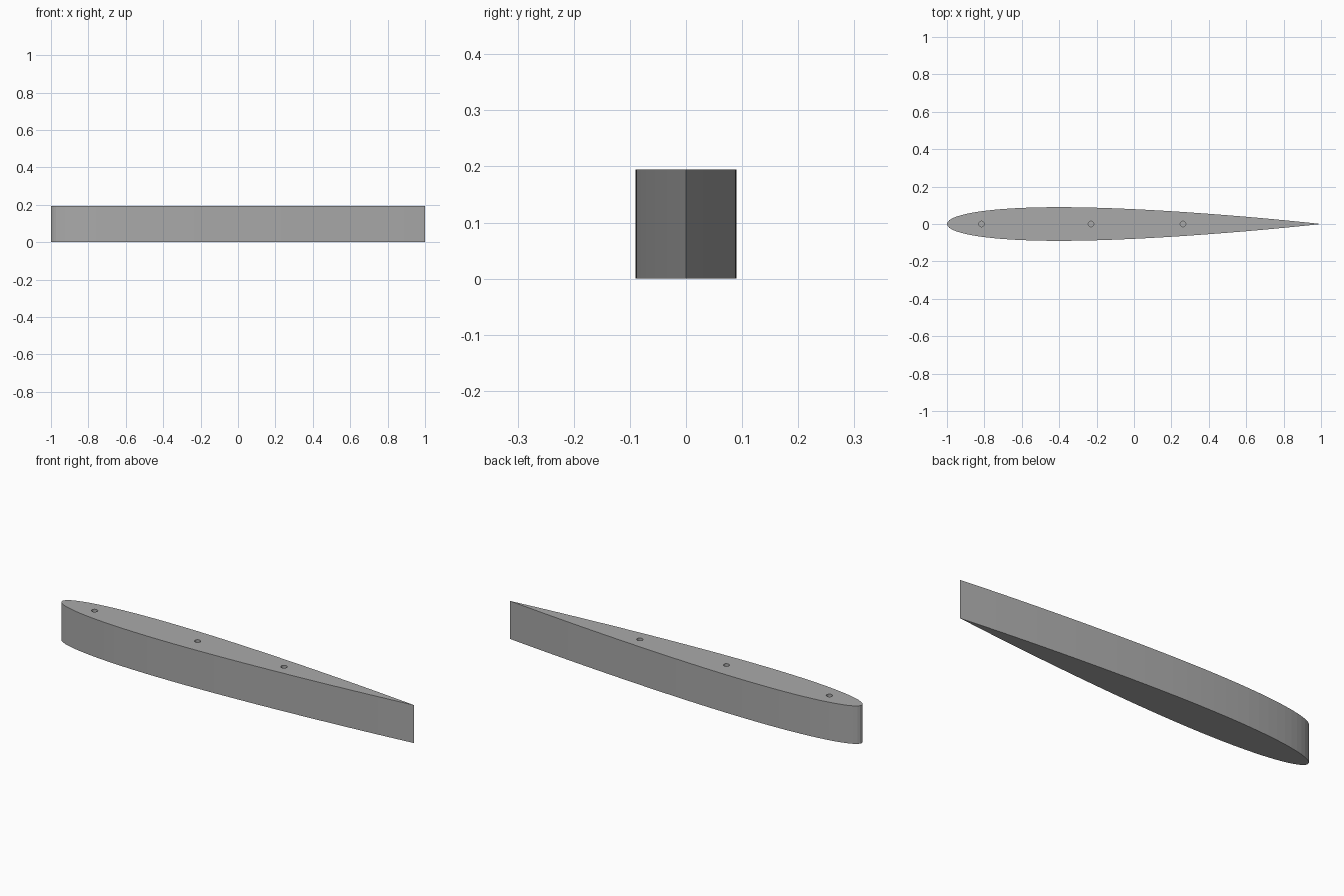
import bpy, bmesh, math

if "Cube" in bpy.data.objects:
    bpy.data.objects.remove(bpy.data.objects["Cube"], do_unlink=True)

HEIGHT = 0.195
CHORD = 2.0
THICKNESS = 0.09
STEPS = 40
HOLES = (-0.815, -0.23, 0.262)
HOLE_RADIUS = 0.015
HOLE_DEPTH = 0.1

grey = bpy.data.materials.new("plain grey")
grey.use_nodes = True
colour = (0.4, 0.4, 0.4, 1)
grey.diffuse_color = colour
grey.node_tree.nodes["Principled BSDF"].inputs["Base Color"].default_value = colour


def half_width(t):
    """Symmetric foil half thickness at chord fraction t, closed at the tail."""
    return 5 * THICKNESS * CHORD * (0.2969 * math.sqrt(t) - 0.126 * t - 0.3516 * t**2
                                    + 0.2843 * t**3 - 0.1036 * t**4)


def ring(bm, points, z):
    verts = [bm.verts.new((x, y, z)) for x, y in points]
    edges = [bm.edges.new((a, b)) for a, b in zip(verts, verts[1:] + verts[:1])]
    return verts, edges


def wall(bm, low, high):
    count = len(low)
    for i in range(count):
        j = (i + 1) % count
        bm.faces.new((low[i], low[j], high[j], high[i]))


# Foil outline: nose to tail along one side, mirrored back along the other
stations = [(1 - math.cos(math.pi * i / STEPS)) / 2 for i in range(STEPS + 1)]
lower = [(t * CHORD - 1, -half_width(t)) for t in stations]
lower[-1] = (1, 0)
outline = lower + [(x, -y) for x, y in reversed(lower[1:-1])]

# Solid body side and base
bm = bmesh.new()
base, _ = ring(bm, outline, 0)
rim, top_edges = ring(bm, outline, HEIGHT)
wall(bm, base, rim)
bm.faces.new(reversed(base))

# Blind pin holes along the centre line
for cx in HOLES:
    angles = [math.tau * i / 24 for i in range(24)]
    circle = [(cx + HOLE_RADIUS * math.cos(a), HOLE_RADIUS * math.sin(a)) for a in angles]
    mouth, mouth_edges = ring(bm, circle, HEIGHT)
    floor, _ = ring(bm, circle, HEIGHT - HOLE_DEPTH)
    wall(bm, mouth, floor)
    bm.faces.new(floor)
    top_edges += mouth_edges

# Top face around the holes
bmesh.ops.triangle_fill(bm, edges=top_edges, use_beauty=True, normal=(0, 0, 1))
bmesh.ops.recalc_face_normals(bm, faces=bm.faces)

mesh = bpy.data.meshes.new("foil_section")
bm.to_mesh(mesh)
bm.free()
mesh.materials.append(grey)
foil = bpy.data.objects.new("foil_section", mesh)
bpy.context.collection.objects.link(foil)
